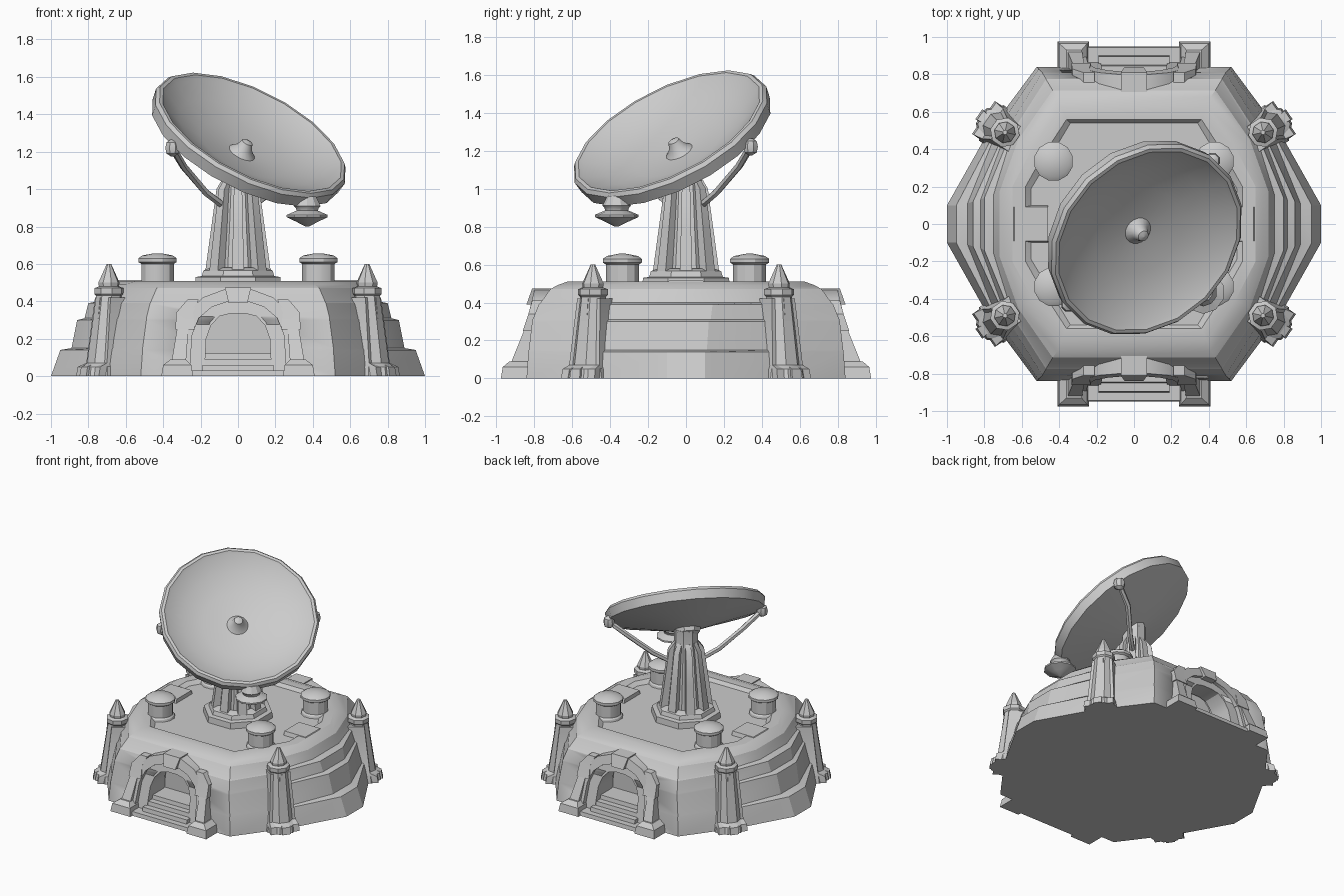
import bpy, bmesh
from math import cos, sin, pi, atan2, radians
from mathutils import Matrix, Vector

if "Cube" in bpy.data.objects:
    bpy.data.objects.remove(bpy.data.objects["Cube"])


def make(name, bm, mat=None, angle=30):
    bmesh.ops.recalc_face_normals(bm, faces=bm.faces)
    me = bpy.data.meshes.new(name)
    bm.to_mesh(me)
    bm.free()
    ob = bpy.data.objects.new(name, me)
    bpy.context.collection.objects.link(ob)
    if mat:
        me.transform(mat)
    bpy.ops.object.select_all(action='DESELECT')
    ob.select_set(True)
    bpy.context.view_layer.objects.active = ob
    bpy.ops.object.shade_smooth_by_angle(angle=radians(angle))
    return ob


def loft(name, rings, mat=None, angle=30):
    """Skin equal-length rings of points and cap both ends."""
    bm = bmesh.new()
    vs = [[bm.verts.new(p) for p in r] for r in rings]
    n = len(vs[0])
    for a, b in zip(vs, vs[1:]):
        for i in range(n):
            j = (i + 1) % n
            bm.faces.new((a[i], a[j], b[j], b[i]))
    bm.faces.new(vs[0][::-1])
    bm.faces.new(vs[-1])
    return make(name, bm, mat, angle)


def circle(n, r, z, cx=0, cy=0):
    return [(cx + r * cos(2 * pi * (i + .5) / n), cy + r * sin(2 * pi * (i + .5) / n), z) for i in range(n)]


def lathe(name, n, profile, mat=None, angle=30):
    return loft(name, [circle(n, max(r, .003), z) for r, z in profile], mat, angle)


def rect(x0, x1, y0, y1, z):
    return [(x0, y0, z), (x1, y0, z), (x1, y1, z), (x0, y1, z)]


def rod(name, pts, r, n=6):
    """Bent round bar through the points."""
    pts = [Vector(p) for p in pts]
    rings = []
    for i, p in enumerate(pts):
        d = (pts[min(i + 1, len(pts) - 1)] - pts[max(i - 1, 0)]).normalized()
        q = d.to_track_quat('Z', 'Y')
        rings.append([p + q @ Vector(c) for c in circle(n, r, 0)])
    return loft(name, rings, angle=50)


# Base: terraced at the sides, plain slopes at front and turrets.
# Each level: side x, side half length, turret corner x and y, front half length, front y, height
levels = [(1.0, .10, .78, .49, .52, .84, 0), (.95, .10, .75, .48, .51, .83, .14),
          (.89, .11, .74, .48, .51, .828, .15), (.86, .12, .70, .475, .49, .81, .30),
          (.82, .13, .69, .475, .49, .808, .31), (.80, .14, .665, .47, .47, .775, .39),
          (.75, .16, .655, .465, .465, .765, .40), (.72, .17, .62, .45, .435, .715, .47),
          (.69, .18, .60, .435, .41, .68, .49), (.65, .20, .54, .41, .39, .625, .51),
          (.58, .20, .49, .36, .36, .56, .51), (.55, .19, .46, .34, .34, .54, .485)]


def base_ring(x, h, mx, my, w, y, z):
    q = [(x, h), (mx, my), (w, y)]
    half = q + [(-a, b) for a, b in q[::-1]]
    return [(a, b, z) for a, b in half] + [(-a, -b, z) for a, b in half]


base = loft("base", [base_ring(*lv) for lv in levels], angle=20)

# Doorways: cutter, nested leaning arches, feet and steps
outer = [(.34, 0), (.31, .22), (.27, .34), (.19, .42), (.07, .465)]
middle = [(.26, 0), (.245, .22), (.21, .31), (.14, .37), (.05, .40)]
inner = [(.18, 0), (.17, .2), (.145, .27), (.10, .32), (.04, .335)]


def full(half):
    return half + [(-x, z) for x, z in half[::-1]]


def arch(name, out, inn, y_foot, y_top, y_back, s):
    bm = bmesh.new()
    rows = []
    for (ox, oz), (ix, iz) in zip(full(out), full(inn)):
        front = [y_foot + (y_top - y_foot) * z / .46 for z in (oz, iz)]
        rows.append([bm.verts.new(p) for p in ((ox, s * front[0], oz), (ix, s * front[1], iz),
                                               (ix, s * y_back, iz), (ox, s * y_back, oz))])
    for a, b in zip(rows, rows[1:]):
        for i in range(4):
            j = (i + 1) % 4
            bm.faces.new((a[i], a[j], b[j], b[i]))
    bm.faces.new(rows[0])
    bm.faces.new(rows[-1])
    make(name, bm)


for s, side in ((-1, "front"), (1, "back")):
    cutter = loft(side + "_door_cutter", [[(x * 1.02, s * y, z + .02) for x, z in full(inner)] for y in (.64, 1.1)])
    cutter.hide_render = True
    cutter.hide_viewport = True
    cut = base.modifiers.new("door", 'BOOLEAN')
    cut.operation = 'DIFFERENCE'
    cut.solver = 'EXACT'
    cut.object = cutter
    arch(side + "_outer_arch", outer, middle, .91, .80, .68, s)
    arch(side + "_inner_arch", middle, inner, .87, .775, .66, s)
    # keystone
    loft(side + "_keystone", [rect(-.05, .05, s * .70, s * .84, .39), rect(-.07, .07, s * .70, s * .81, .475)])
    for i in range(4):
        z = .03 * i
        w = .26 if i == 0 else .19
        loft(side + "_step", [rect(-w, w, s * .64, s * (.95 - .05 * i), z),
                              rect(-w, w, s * .64, s * (.945 - .05 * i), z + .03)])
    for m in (-1, 1):
        # flared foot, leaning pillar and shoulder of each jamb
        loft(side + "_arch_foot", [rect(m * .24, m * .41, s * .80, s * .975, 0),
                                   rect(m * .25, m * .40, s * .80, s * .965, .06),
                                   rect(m * .28, m * .36, s * .80, s * .93, .09)])
        loft(side + "_arch_pillar", [rect(m * .28, m * .36, s * .78, s * .935, .05),
                                     rect(m * .265, m * .325, s * .76, s * .85, .26)])
        loft(side + "_arch_shoulder", [rect(m * .23, m * .335, s * .72, s * .86, .25),
                                       rect(m * .24, m * .33, s * .70, s * .83, .34),
                                       rect(m * .21, m * .27, s * .70, s * .81, .41)])

# Corner turrets with buttresses, and storage tanks on the deck
for sx in (-1, 1):
    for sy in (-1, 1):
        a = atan2(.50 * sy, .72 * sx)
        place = Matrix.Translation((sx * .69, sy * .49, 0)) @ Matrix.Rotation(a, 4, 'Z')
        loft("turret", [circle(8, r, z, cx) for r, z, cx in
                        ((.125, 0, .04), (.115, .05, .04), (.095, .07, .03), (.07, .43, 0), (.08, .44, 0),
                         (.08, .47, 0), (.055, .48, 0), (.058, .50, 0), (.012, .60, 0))], place)
        for off in (-.075, 0, .075):
            f = .10 if off == 0 else .07
            loft("turret_buttress", [rect(-.10, f + .07, off - .032, off + .032, 0),
                                     rect(-.10, f + .06, off - .03, off + .03, .05),
                                     rect(-.10, f + .01, off - .022, off + .022, .07),
                                     rect(-.08, f - .03, off * .75 - .017, off * .75 + .017, .42)], place)
        lathe("tank", 12, [(.105, .48), (.10, .50), (.09, .51), (.09, .60), (.106, .61), (.106, .63),
                           (.085, .645), (.02, .657)], Matrix.Translation((sx * .43, sy * .335, 0)))

# Deck vents
for s in (-1, 1):
    loft("deck_vent", [rect(s * .46, s * .67, -.10, .10, .48), rect(s * .46, s * .64, -.09, .09, .515)])

# Pedestal: stepped foot, tapering column and ribs
lathe("pedestal_foot", 8, [(.25, .48), (.245, .53), (.21, .535), (.20, .565), (.16, .58)])
lathe("pedestal_column", 8, [(.145, .56), (.12, .78), (.10, .98), (.085, 1.06), (.085, 1.16)])
for k in range(8):
    turn = Matrix.Rotation(k * pi / 4, 4, 'Z')
    grow = .01 if k % 2 else 0
    loft("pedestal_rib", [rect(.05, .175 + grow, -.032, .032, .56), rect(.04, .145 + grow, -.027, .027, .78),
                          rect(.03, .115 + grow, -.022, .022, 1.0), rect(.03, .08, -.018, .018, 1.06)], turn)

# Tilted dish with raised rim band and central receiver
axis = Vector((.415, -.415, .81)).normalized()
tilt = Matrix.Translation((.075, -.09, 1.30)) @ axis.to_track_quat('Z', 'Y').to_matrix().to_4x4()
lathe("dish", 18, [(0, -.05), (.03, -.06), (.045, -.10), (.075, -.13), (.25, -.115), (.40, -.07), (.51, -.015),
                   (.53, 0), (.55, 0), (.565, -.02), (.555, -.085), (.52, -.095), (.30, -.145), (.12, -.19),
                   (0, -.195)], tilt, 35)
lathe("dish_hub", 8, [(.10, -.17), (.09, -.22), (.05, -.25)], tilt)

# Yoke arms with pivot knobs on both flanks of the dish
for s in (-1, 1):
    knob = Vector((.035 + s * .385, -.045 + s * .385, 1.22))
    rod("yoke_arm", [(s * .04, s * .04, .91), (s * .09, s * .09, .92), (s * .17, s * .16, .98),
                     (s * .29, s * .28, 1.12), knob], .02)
    lathe("yoke_knob", 8, [(.01, -.045), (.035, -.03), (.042, 0), (.035, .03), (.01, .045)],
          Matrix.Translation(knob))

# Hanging counterweight under the low edge
lathe("counterweight", 10, [(.01, .80), (.06, .825), (.115, .85), (.115, .862), (.06, .885), (.065, .90),
                            (.075, .91), (.05, .96)], Matrix.Translation((.37, -.365, 0)))
